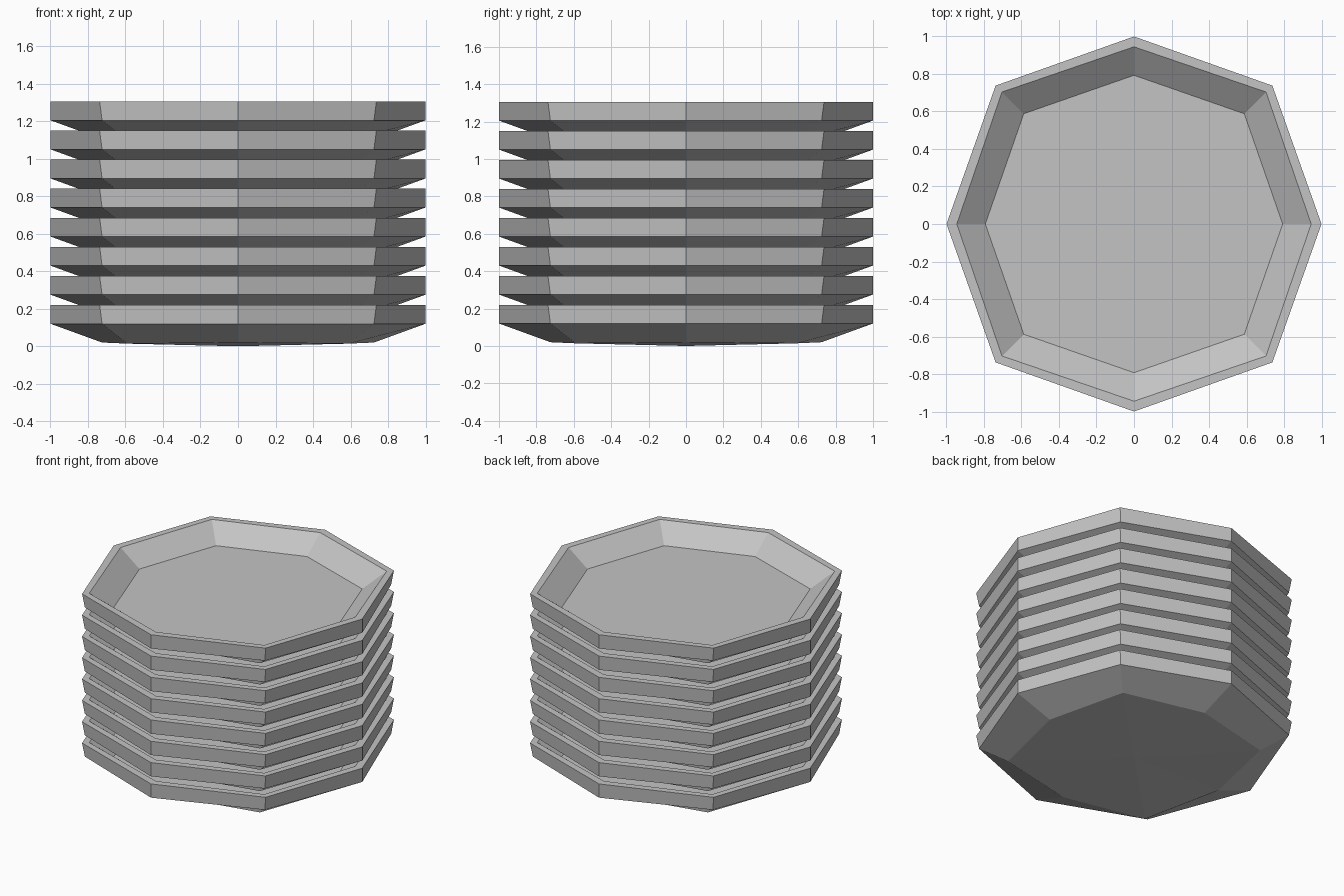
import bpy
import bmesh
import math

cube = bpy.data.objects.get("Cube")
if cube:
    bpy.data.objects.remove(cube, do_unlink=True)

PLATES = 8
SPACING = 0.155

grey = bpy.data.materials.new("plain grey")
grey.use_nodes = True
grey.diffuse_color = (0.55, 0.55, 0.55, 1)
grey.node_tree.nodes["Principled BSDF"].inputs["Base Color"].default_value = (0.55, 0.55, 0.55, 1)

# Profile rings from foot to dish floor:
# (radius on the axes, height there, x and y of the diagonal corners, height there)
RINGS = [
    (0.725, 0.02, 0.59, 0.014),   # foot
    (1.0, 0.12, 0.725, 0.12),     # lower rim edge
    (1.0, 0.22, 0.738, 0.22),     # outer rim edge
    (0.945, 0.22, 0.704, 0.22),   # inner rim edge
    (0.793, 0.104, 0.588, 0.104), # dish floor
]


def octagon(bm, axis, axis_z, corner, corner_z):
    """Eight-cornered ring with its own radius for the diagonal corners."""
    verts = []
    for i in range(8):
        diagonal = i % 2
        r = corner * math.sqrt(2) if diagonal else axis
        a = i * math.pi / 4
        z = corner_z if diagonal else axis_z
        verts.append(bm.verts.new((r * math.cos(a), r * math.sin(a), z)))
    return verts


def plate_mesh():
    bm = bmesh.new()
    rings = [octagon(bm, *ring) for ring in RINGS]
    for low, high in zip(rings, rings[1:]):
        for i in range(8):
            j = (i + 1) % 8
            bm.faces.new((low[i], low[j], high[j], high[i]))
    bm.faces.new(rings[-1])
    # Shallow domed underside
    centre = bm.verts.new((0, 0, 0))
    for i in range(8):
        bm.faces.new((rings[0][(i + 1) % 8], rings[0][i], centre))
    bmesh.ops.recalc_face_normals(bm, faces=bm.faces)
    mesh = bpy.data.meshes.new("plate")
    bm.to_mesh(mesh)
    bm.free()
    mesh.materials.append(grey)
    return mesh


# Stack of identical plates
mesh = plate_mesh()
for n in range(PLATES):
    plate = bpy.data.objects.new(f"plate_{n + 1}", mesh)
    plate.location.z = n * SPACING
    bpy.context.collection.objects.link(plate)
